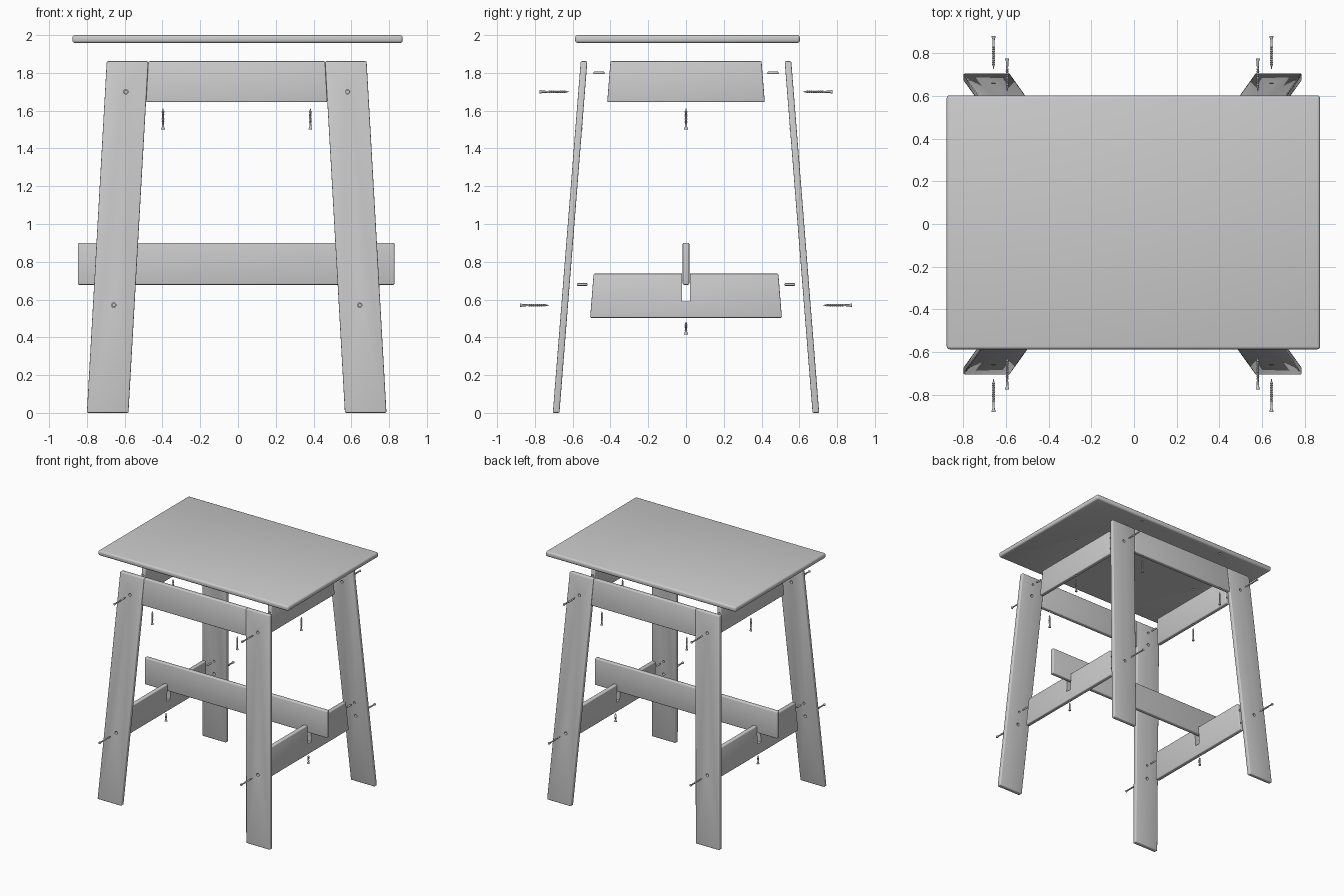
import bpy, bmesh
from mathutils import Vector, Matrix

if "Cube" in bpy.data.objects:
    bpy.data.objects.remove(bpy.data.objects["Cube"])

CX = -0.007                                   # frame centre line
T = 0.0175                                    # half board thickness
leg_x = lambda z: 0.683 - 0.0565 * z          # splayed leg centre line
leg_y = lambda z: 0.6875 - 0.0793 * z


def new_object(name, bm):
    bmesh.ops.recalc_face_normals(bm, faces=bm.faces[:])
    me = bpy.data.meshes.new(name)
    bm.to_mesh(me)
    bm.free()
    ob = bpy.data.objects.new(name, me)
    bpy.context.collection.objects.link(ob)
    return ob


def board(name, z0, z1, span, bevel=0.007):
    """Sheared box: span(z) gives x0, x1, y0, y1 at that height."""
    bm = bmesh.new()
    rings = []
    for z in (z0, z1):
        x0, x1, y0, y1 = span(z)
        rings.append([bm.verts.new((x, y, z)) for x, y in
                      ((x0, y0), (x1, y0), (x1, y1), (x0, y1))])
    lo, hi = rings
    bm.faces.new(lo[::-1])
    bm.faces.new(hi)
    for i in range(4):
        j = (i + 1) % 4
        bm.faces.new((lo[i], lo[j], hi[j], hi[i]))
    if bevel:
        bmesh.ops.bevel(bm, geom=bm.edges[:], offset=bevel, segments=3,
                        profile=0.5, affect='EDGES', clamp_overlap=True)
    return new_object(name, bm)


def lathe(name, profile, start, direction, sides=12):
    """Spin (radius, distance) points around an axis from start."""
    d = Vector(direction).normalized()
    mat = Matrix.Translation(start) @ d.to_track_quat('Z', 'Y').to_matrix().to_4x4()
    bm = bmesh.new()
    rings = []
    for r, h in profile:
        rings.append(bmesh.ops.create_circle(
            bm, segments=sides, radius=r,
            matrix=mat @ Matrix.Translation((0, 0, h)))['verts'])
    for a, b in zip(rings, rings[1:]):
        for i in range(sides):
            j = (i + 1) % sides
            bm.faces.new((a[i], a[j], b[j], b[i]))
    bm.faces.new(rings[0][::-1])
    bm.faces.new(rings[-1])
    return new_object(name, bm)


def smooth(ob):
    bpy.ops.object.select_all(action='DESELECT')
    ob.select_set(True)
    bpy.context.view_layer.objects.active = ob
    bpy.ops.object.shade_smooth_by_angle(angle=0.7)


def cut(ob, cutters):
    bpy.context.view_layer.objects.active = ob
    for c in cutters:
        c.hide_render = True
        m = ob.modifiers.new("cut", 'BOOLEAN')
        m.operation, m.object, m.solver = 'DIFFERENCE', c, 'EXACT'
        bpy.ops.object.modifier_apply(modifier=m.name)
        bpy.data.objects.remove(c)


def hole(start, direction, depth, r):
    return lathe("hole_cutter", [(r, 0), (r, depth)], start, direction, 16)


def screw(name, start, direction, length):
    """Countersunk head, plain neck, ridged thread, pointed tip."""
    prof = [(0.010, 0), (0.010, 0.004), (0.006, 0.014), (0.005, length * 0.3)]
    n = 9
    for i in range(n):
        h = length * (0.3 + 0.6 * i / n)
        prof += [(0.0075, h + length * 0.03), (0.0045, h + length * 0.06)]
    prof.append((0.001, length))
    smooth(lathe(name, prof, start, direction, 10))


def dowel(name, start, direction, length=0.057):
    smooth(lathe(name, [(0.005, 0), (0.007, 0.004), (0.007, length - 0.004),
                        (0.005, length)], start, direction))


# seat, with pilot holes underneath
screw_spots = [(CX + sx * 0.39, sy * leg_y(1.65)) for sx in (-1, 1) for sy in (-1, 1)]
screw_spots += [(CX + sx * leg_x(1.65), 0) for sx in (-1, 1)]
seat = board("seat", 1.958, 2.0, lambda z: (-0.877, 0.872, -0.587, 0.603), 0.014)
cut(seat, [hole((x, y, 1.94), (0, 0, 1), 0.04, 0.009) for x, y in screw_spots])
smooth(seat)
for i, (x, y) in enumerate(screw_spots):
    screw(f"seat_screw_{i}", (x, y, 1.5), (0, 0, 1), 0.112)

# heights of the joints: screw, dowel, screw start y, dowel start y
joints = {"upper": (1.70, 1.80, 0.775, 0.432), "lower": (0.57, 0.68, 0.88, 0.521)}

# legs with their screws and dowels
for sx, xn in ((-1, "left"), (1, "right")):
    for sy, yn in ((-1, "front"), (1, "back")):
        leg = board(f"{yn}_{xn}_leg", 0, 1.862, lambda z: (
            CX + sx * leg_x(z) - 0.11, CX + sx * leg_x(z) + 0.11,
            sy * leg_y(z) - T, sy * leg_y(z) + T))
        cutters = []
        for jn, (zs, zd, ys, yd) in joints.items():
            px, dx = CX + sx * leg_x(zs), CX + sx * leg_x(zd)
            cutters.append(hole((px, sy * (leg_y(zs) - 0.05), zs), (0, sy, 0), 0.1, 0.012))
            cutters.append(hole((dx, sy * (leg_y(zd) - 0.05), zd), (0, sy, 0), 0.055, 0.009))
            screw(f"{yn}_{xn}_{jn}_screw", (px, sy * ys, zs), (0, -sy, 0), 0.155)
            dowel(f"{yn}_{xn}_{jn}_dowel", (dx, sy * yd, zd), (0, sy, 0))
        cut(leg, cutters)
        smooth(leg)

# front and back top rails, in the plane of the legs
for sy, yn in ((-1, "front"), (1, "back")):
    rail = board(f"{yn}_top_rail", 1.645, 1.862, lambda z: (
        CX - leg_x(z) + 0.11, CX + leg_x(z) - 0.11,
        sy * leg_y(z) - T, sy * leg_y(z) + T))
    cut(rail, [hole((CX + s * 0.39, sy * leg_y(1.65), 1.62), (0, 0, 1), 0.06, 0.009)
               for s in (-1, 1)])
    smooth(rail)

# side rails, pulled inward from the legs; lower ones are notched for the stretcher
for sx, xn in ((-1, "left"), (1, "right")):
    for jn, z0, z1 in (("upper", 1.645, 1.862), ("lower", 0.503, 0.737)):
        rail = board(f"{xn}_{jn}_side_rail", z0, z1, lambda z: (
            CX + sx * leg_x(z) - T, CX + sx * leg_x(z) + T,
            0.14 - leg_y(z), leg_y(z) - 0.14))
        zs, zd = joints[jn][:2]
        cutters = [hole((CX + sx * leg_x(z0), 0, z0 - 0.02), (0, 0, 1), 0.05, 0.009)]
        for sy in (-1, 1):
            for z in (zs, zd):
                cutters.append(hole((CX + sx * leg_x(z), sy * (leg_y(z) - 0.10), z),
                                    (0, -sy, 0), 0.08, 0.008))
        if jn == "lower":
            x = CX + sx * leg_x(0.62)
            cutters.append(board("notch_cutter", 0.59, 0.8, lambda z: (
                x - 0.1, x + 0.1, -0.022, 0.022), 0))
        cut(rail, cutters)
        smooth(rail)
    screw(f"{xn}_stretcher_screw", (CX + sx * leg_x(0.5), 0, 0.415), (0, 0, 1), 0.068)

# stretcher hovering above its notches
smooth(board("stretcher", 0.678, 0.90, lambda z: (-0.848, 0.828, -T, T)))
